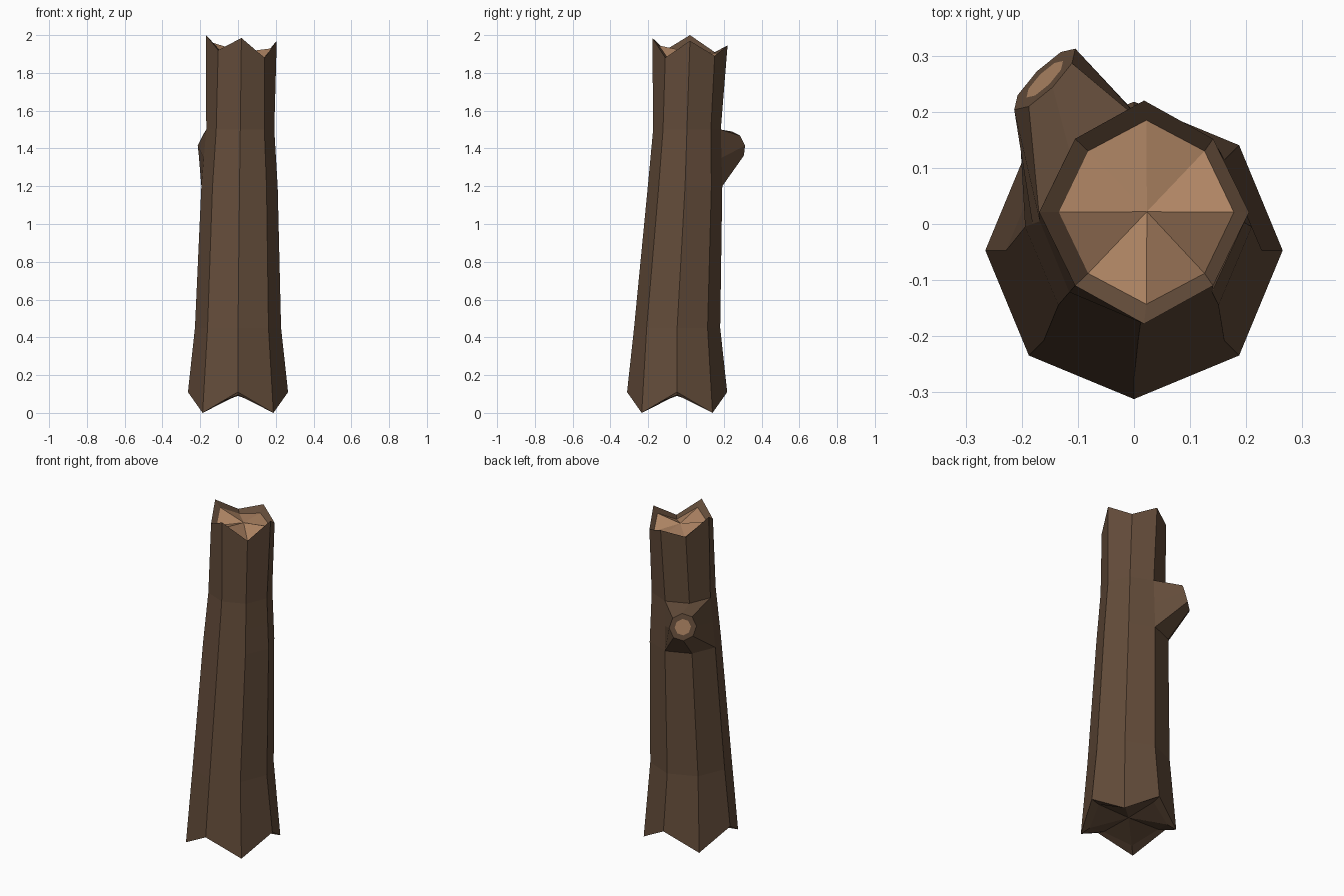
import bpy, bmesh, math
from mathutils import Vector

if "Cube" in bpy.data.objects:
    bpy.data.objects.remove(bpy.data.objects["Cube"])

N = 8


def material(name, rgb):
    m = bpy.data.materials.new(name)
    m.diffuse_color = (*rgb, 1)
    m.use_nodes = True
    m.node_tree.nodes["Principled BSDF"].inputs["Base Color"].default_value = m.diffuse_color
    return m


def ring(bm, cx, cy, rx, ry, heights, odd=1.0):
    """Eight-sided ring; odd corners may sit closer to the centre."""
    out = []
    for i in range(N):
        a = math.tau * i / N
        k = odd if i % 2 else 1.0
        out.append(bm.verts.new((cx + rx * k * math.cos(a),
                                 cy + ry * k * math.sin(a), heights[i])))
    return out


def bridge(bm, a, b, skip=()):
    for i in range(N):
        if i not in skip:
            j = (i + 1) % N
            bm.faces.new((a[i], a[j], b[j], b[i]))


bm = bmesh.new()

# Trunk wall, flaring at the base with zigzag cut ends
base_z = [0.11, 0.0] * 4
top_z = [1.97, 1.89, 1.945, 1.91, 2.0, 1.92, 1.985, 1.88]
rings = [
    ring(bm, 0, -0.047, 0.265, 0.265, base_z),
    ring(bm, 0, -0.047, 0.228, 0.228, [0.45] * N),
    ring(bm, 0.008, -0.005, 0.202, 0.197, [1.2] * N),
    ring(bm, 0.010, 0.0, 0.191, 0.188, [1.35] * N),
    ring(bm, 0.012, 0.005, 0.180, 0.179, [1.5] * N),
    ring(bm, 0.018, 0.021, 0.187, 0.199, top_z, 0.93),
]
for k in range(len(rings) - 1):
    bridge(bm, rings[k], rings[k + 1], skip=(2, 3) if k in (2, 3) else ())

# Splintered top: bark rim, then a fan of bare wood
inner = ring(bm, 0.022, 0.021, 0.156, 0.164, [z - (0.015 if i % 2 else 0.04)
             for i, z in enumerate(top_z)], 0.94)
bridge(bm, rings[-1], inner)
centre = bm.verts.new((0.023, 0.022, 1.91))
for i in range(N):
    bm.faces.new((inner[i], inner[(i + 1) % N], centre)).material_index = 1

# Underside: rim and hollow fan
under = ring(bm, 0, -0.047, 0.215, 0.215, [0.095, 0.035] * 4)
bridge(bm, under, rings[0])
low = bm.verts.new((0, -0.047, 0.09))
for i in range(N):
    bm.faces.new((under[(i + 1) % N], under[i], low))

# Broken branch stub growing out of the opening in the back left wall
lo, mid, hi = rings[2:5]
hole = [mid[2], hi[2], hi[3], hi[4], mid[4], lo[4], lo[3], lo[2]]
tilt = math.radians(15)
side = Vector((1, 1, 0)).normalized()
out = Vector((-1, 1, 0)).normalized()
up = Vector((0, 0, math.cos(tilt))) - out * math.sin(tilt)
tip_centre = Vector((-0.159, 0.258, 1.415))


def tip_ring(r):
    return [bm.verts.new(tip_centre + r * (side * math.cos(math.tau * i / N)
                                           + up * math.sin(math.tau * i / N)))
            for i in range(N)]


tip, wood = tip_ring(0.077), tip_ring(0.046)
bridge(bm, hole, tip)
bridge(bm, tip, wood)
bm.faces.new(wood).material_index = 1

bmesh.ops.recalc_face_normals(bm, faces=bm.faces)
mesh = bpy.data.meshes.new("tree_trunk")
bm.to_mesh(mesh)
bm.free()
mesh.materials.append(material("bark", (0.125, 0.072, 0.042)))
mesh.materials.append(material("bare_wood", (0.42, 0.23, 0.125)))
bpy.context.collection.objects.link(bpy.data.objects.new("tree_trunk", mesh))
